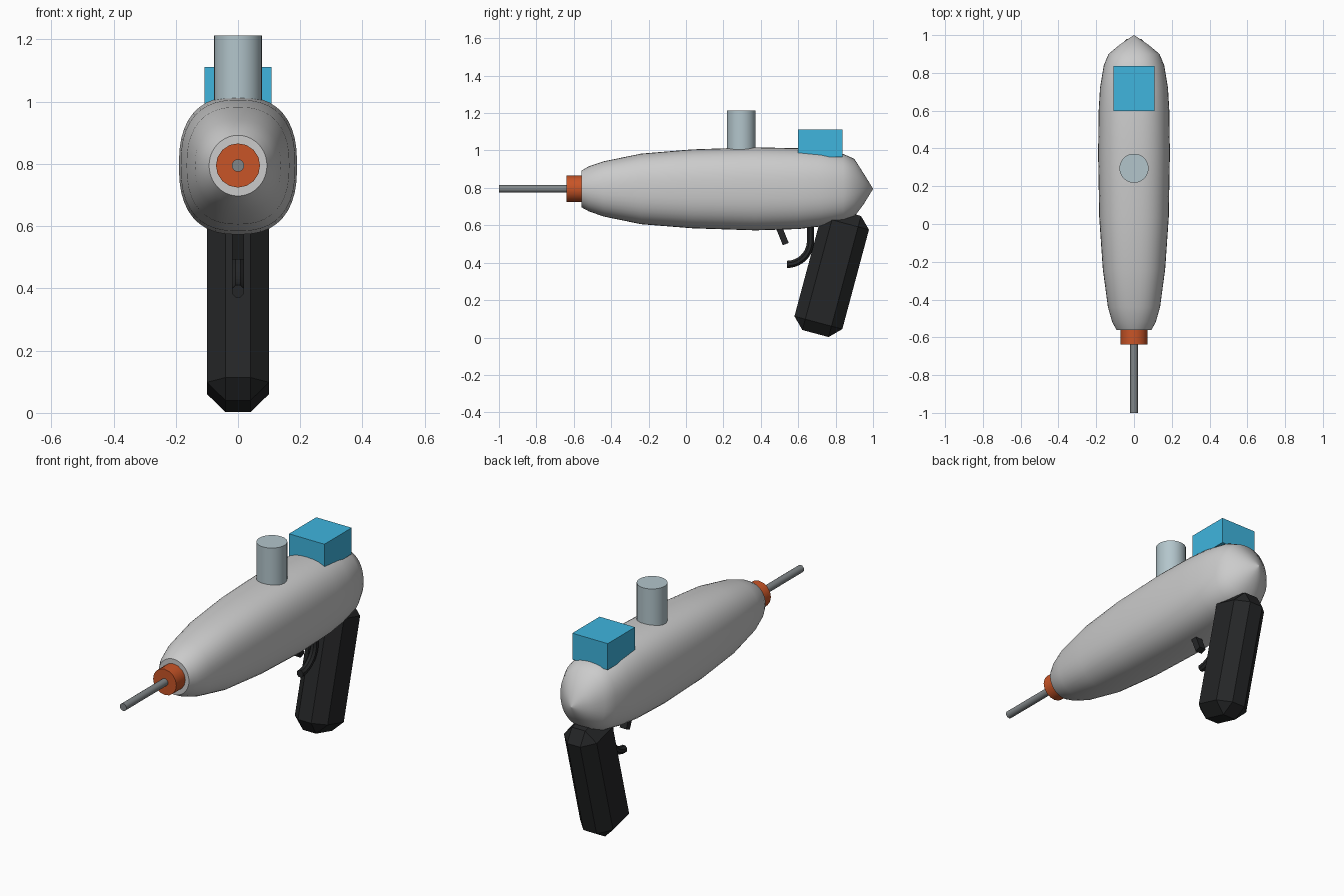
import bpy, bmesh
from math import sin, cos, pi, radians, copysign

if "Cube" in bpy.data.objects:
    bpy.data.objects.remove(bpy.data.objects["Cube"])


def paint(obj, name, rgb):
    mat = bpy.data.materials.get(name) or bpy.data.materials.new(name)
    mat.diffuse_color = (*rgb, 1)
    mat.use_nodes = True
    mat.node_tree.nodes["Principled BSDF"].inputs["Base Color"].default_value = mat.diffuse_color
    obj.data.materials.append(mat)


def smooth(obj, angle=40):
    bpy.ops.object.select_all(action='DESELECT')
    obj.select_set(True)
    bpy.context.view_layer.objects.active = obj
    bpy.ops.object.shade_smooth_by_angle(angle=radians(angle))


def cylinder(name, radius, depth, loc, sides, rot=(0, 0, 0)):
    bpy.ops.mesh.primitive_cylinder_add(vertices=sides, radius=radius, depth=depth,
                                        location=loc, rotation=rot)
    obj = bpy.context.object
    obj.name = name
    return obj


def box(name, size, loc, tilt=0, bevel=0):
    bpy.ops.mesh.primitive_cube_add(size=1, location=loc, rotation=(radians(tilt), 0, 0))
    obj = bpy.context.object
    obj.name = name
    for v in obj.data.vertices:
        v.co = [c * s for c, s in zip(v.co, size)]
    if bevel:
        mod = obj.modifiers.new("chamfer", 'BEVEL')
        mod.width, mod.segments = bevel, 1
    return obj


def loft(name, rings, caps=True):
    bm = bmesh.new()
    loops = [[bm.verts.new(p) for p in ring] for ring in rings]
    n = len(loops[0])
    for a, b in zip(loops, loops[1:]):
        for i in range(n):
            j = (i + 1) % n
            bm.faces.new((a[i], a[j], b[j], b[i]))
    if caps:
        bm.faces.new(loops[0])
        bm.faces.new(loops[-1])
    bmesh.ops.remove_doubles(bm, verts=bm.verts, dist=1e-4)
    bmesh.ops.recalc_face_normals(bm, faces=bm.faces)
    mesh = bpy.data.meshes.new(name)
    bm.to_mesh(mesh)
    bm.free()
    obj = bpy.data.objects.new(name, mesh)
    bpy.context.collection.objects.link(obj)
    return obj


DARK, ORANGE = (0.018, 0.019, 0.02), (0.58, 0.09, 0.02)
AXIS_Z = 0.795

# Body: rounded-square sections (y, half width, top z, bottom z, squareness)
sections = [
    (-0.56, 0.093, 0.892, 0.697, 2.0), (-0.52, 0.115, 0.915, 0.675, 2.1),
    (-0.44, 0.138, 0.942, 0.647, 2.3), (-0.24, 0.165, 0.983, 0.606, 2.45),
    (0.035, 0.184, 1.006, 0.584, 2.5), (0.37, 0.19, 1.017, 0.573, 2.5),
    (0.60, 0.187, 1.012, 0.580, 2.5), (0.72, 0.180, 1.002, 0.594, 2.5),
    (0.84, 0.160, 0.982, 0.614, 2.45), (0.90, 0.135, 0.955, 0.645, 2.3),
    (0.95, 0.075, 0.877, 0.713, 2.1)]


def section(y, w, top, bottom, e):
    ring = []
    for i in range(40):
        c, s = cos(2 * pi * i / 40), sin(2 * pi * i / 40)
        h = top - AXIS_Z if s > 0 else AXIS_Z - bottom
        ring.append((w * copysign(abs(c) ** (2 / e), c), y,
                     AXIS_Z + h * copysign(abs(s) ** (2 / e), s)))
    return ring


rings = [section(*s) for s in sections]
rings.append([(0.0008 * cos(2 * pi * i / 40), 1.0, AXIS_Z + 0.0008 * sin(2 * pi * i / 40))
              for i in range(40)])
smooth(loft("body", rings), 50)

# Nozzle collar and barrel rod
collar = cylinder("nozzle_collar", 0.071, 0.12, (0, -0.578, AXIS_Z), 16, (pi / 2, 0, 0))
paint(collar, "orange", ORANGE)
smooth(collar)
rod = cylinder("barrel_rod", 0.02, 0.42, (0, -0.79, AXIS_Z), 16, (pi / 2, 0, 0))
paint(rod, "steel", (0.22, 0.24, 0.25))
smooth(rod)

# Top canister and rear block
canister = cylinder("top_canister", 0.077, 0.26, (0, 0.295, 1.083), 32)
paint(canister, "pale_silver", (0.45, 0.56, 0.6))
smooth(canister)
paint(box("rear_block", (0.216, 0.238, 0.145), (0, 0.717, 1.039)), "blue", (0.05, 0.46, 0.73))

# Chamfered grip and trigger
paint(box("grip", (0.2, 0.265, 0.67), (0, 0.779, 0.345), -15, 0.06), "black", DARK)
paint(box("trigger", (0.04, 0.034, 0.13), (0, 0.509, 0.56), 22), "black", DARK)

# Hooked trigger guard: octagonal tube on an arc
guard = []
for k in range(13):
    a = -pi / 2 + k / 12 * radians(105)
    py, pz = cos(a), sin(a)
    if k == 12:
        py, pz = 1.0, 0.75
        a = 0
    guard.append([((0.021 * cos(t)),
                   0.54 + 0.126 * py + 0.021 * sin(t) * cos(a),
                   0.517 + 0.126 * pz + 0.021 * sin(t) * sin(a))
                  for t in (2 * pi * (i + 0.5) / 8 for i in range(8))])
paint(loft("trigger_guard", guard), "black", DARK)
